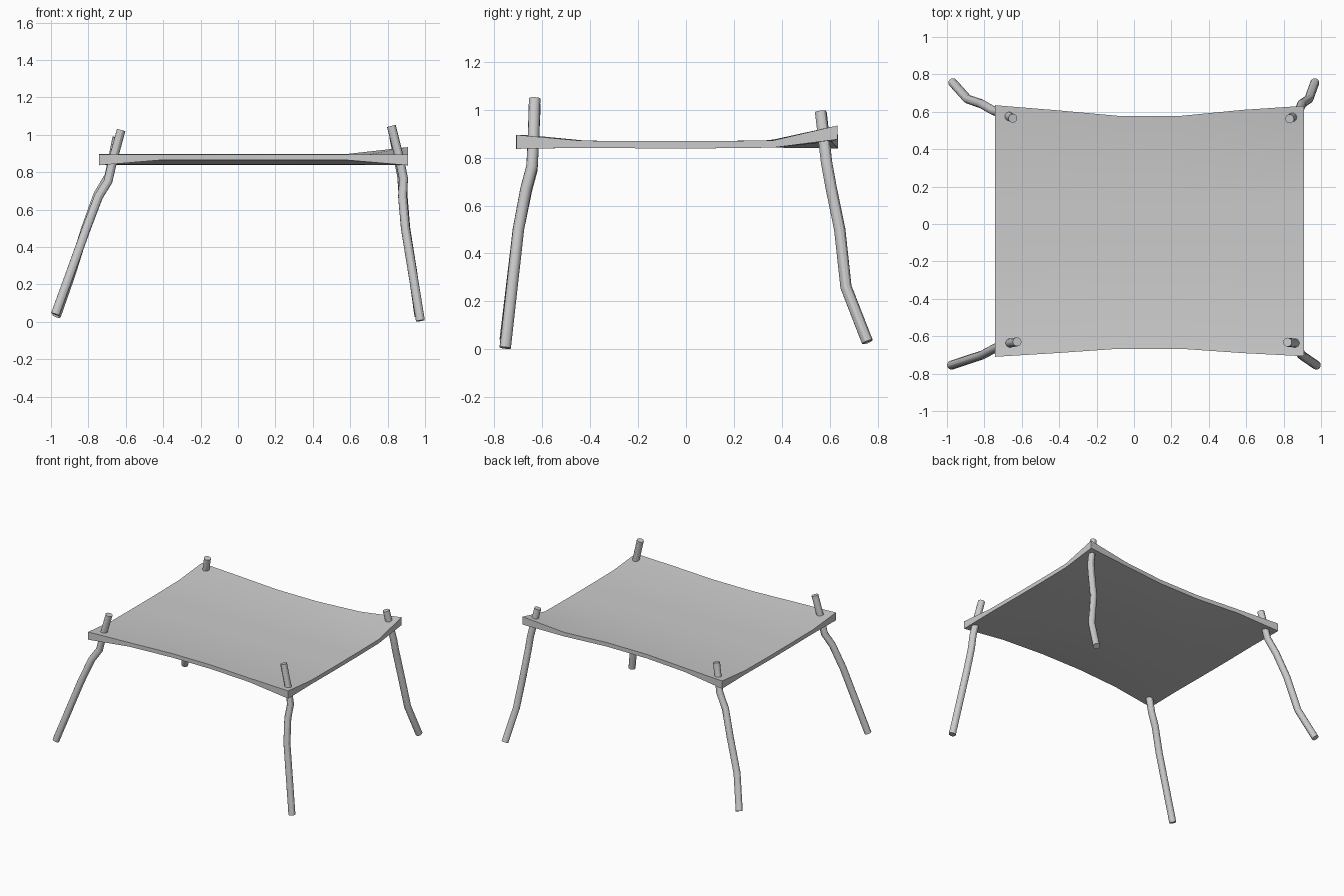
import bpy, bmesh

if "Cube" in bpy.data.objects:
    bpy.data.objects.remove(bpy.data.objects["Cube"])

# Sagging table top: 5x5 grid, pinched front/back edges, thicker corners
N = 5
front_y = [-0.71, -0.69, -0.667, -0.667, -0.69, -0.707]
back_y = [0.635, 0.608, 0.578, 0.578, 0.61, 0.632]
row_z = [0.895, 0.871, 0.869, 0.869, 0.872, 0.897]

bm = bmesh.new()
top, bottom = {}, {}
for i in range(N + 1):
    x = -0.743 + 1.653 * i / N
    for j in range(N + 1):
        y = front_y[i] + (back_y[i] - front_y[i]) * j / N
        corner = i in (0, N) and j in (0, N)
        z = row_z[j] + (0.037 if (i, j) == (N, N) else 0)
        top[i, j] = bm.verts.new((x, y, z))
        bottom[i, j] = bm.verts.new((x, y, z - (0.058 if corner else 0.03)))
for i in range(N):
    for j in range(N):
        ring = [(i, j), (i + 1, j), (i + 1, j + 1), (i, j + 1)]
        bm.faces.new([top[k] for k in ring])
        bm.faces.new([bottom[k] for k in reversed(ring)])
# rim
rim = ([(i, 0) for i in range(N)] + [(N, j) for j in range(N)]
       + [(i, N) for i in range(N, 0, -1)] + [(0, j) for j in range(N, 0, -1)])
for a, b in zip(rim, rim[1:] + rim[:1]):
    bm.faces.new([bottom[a], bottom[b], top[b], top[a]])
bmesh.ops.recalc_face_normals(bm, faces=bm.faces)
mesh = bpy.data.meshes.new("table_top")
bm.to_mesh(mesh)
bm.free()
table = bpy.data.objects.new("table_top", mesh)
bpy.context.collection.objects.link(table)
bpy.context.view_layer.objects.active = table
table.select_set(True)
bpy.ops.object.shade_smooth_by_angle()


# Crooked stick legs: round tubes along a bent path
def leg(name, points, radius=0.024):
    curve = bpy.data.curves.new(name, 'CURVE')
    curve.dimensions = '3D'
    curve.bevel_depth = radius
    curve.bevel_resolution = 4
    curve.use_fill_caps = True
    spline = curve.splines.new('POLY')
    spline.points.add(len(points) - 1)
    for p, co in zip(spline.points, points):
        p.co = (*co, 1)
    obj = bpy.data.objects.new(name, curve)
    bpy.context.collection.objects.link(obj)
    bpy.ops.object.select_all(action='DESELECT')
    obj.select_set(True)
    bpy.context.view_layer.objects.active = obj
    bpy.ops.object.convert(target='MESH')
    bpy.ops.object.shade_smooth_by_angle()


leg("front_left_leg", [(-0.977, -0.755, 0.04), (-0.81, -0.70, 0.5), (-0.745, -0.665, 0.67),
                       (-0.695, -0.643, 0.75), (-0.667, -0.637, 0.87), (-0.625, -0.63, 1.025)])
leg("front_right_leg", [(0.975, -0.755, 0.006), (0.895, -0.70, 0.5), (0.88, -0.668, 0.67),
                        (0.885, -0.643, 0.765), (0.862, -0.637, 0.88), (0.82, -0.632, 1.047)])
leg("back_left_leg", [(-0.97, 0.757, 0.032), (-0.89, 0.668, 0.26), (-0.815, 0.642, 0.5),
                      (-0.75, 0.605, 0.68), (-0.69, 0.587, 0.78), (-0.648, 0.565, 0.985)])
leg("back_right_leg", [(0.967, 0.757, 0.032), (0.935, 0.668, 0.26), (0.897, 0.642, 0.5),
                       (0.882, 0.605, 0.68), (0.875, 0.587, 0.78), (0.832, 0.562, 0.992)])
